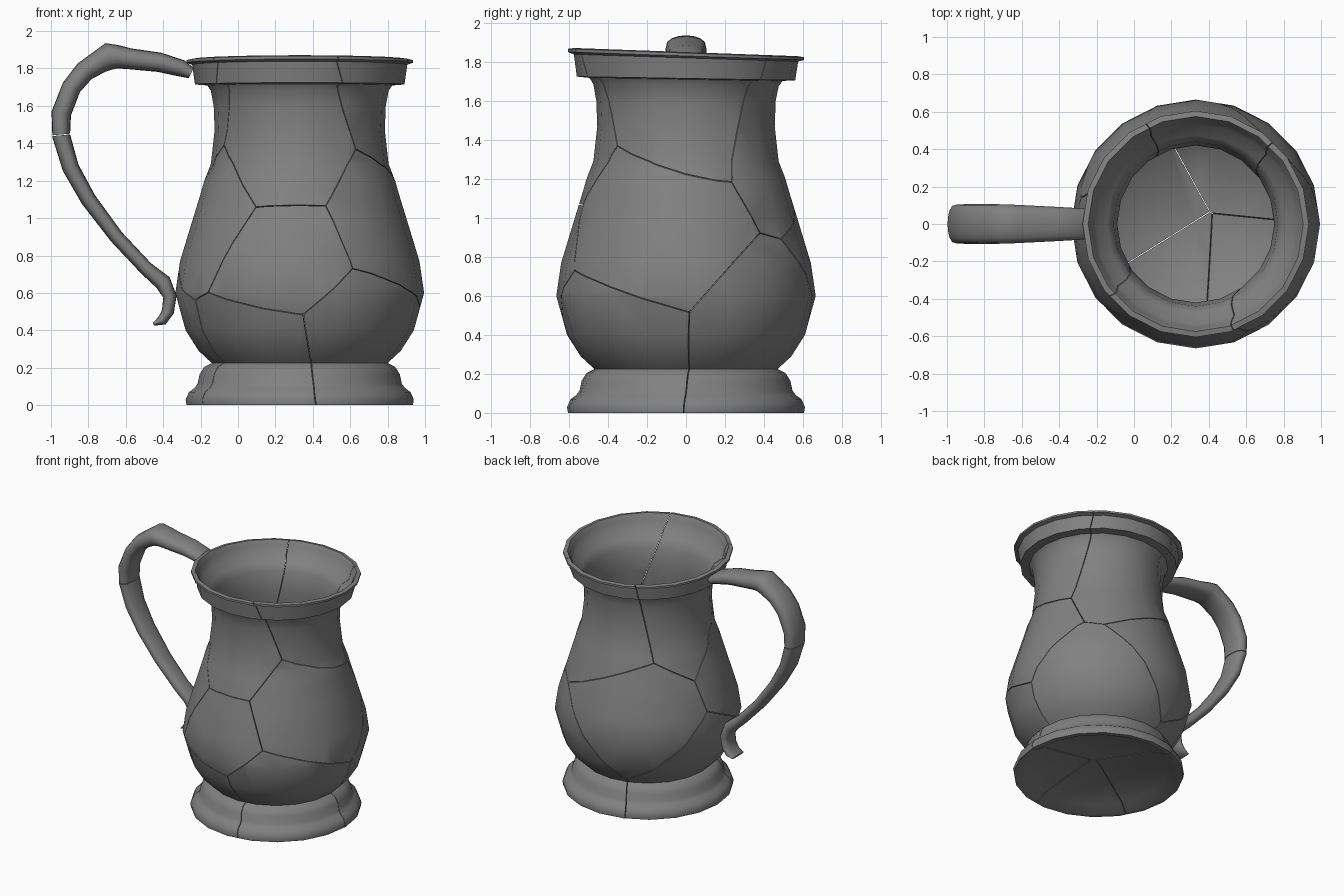
import bpy, bmesh
from math import cos, sin, pi, radians
from mathutils import Vector

if "Cube" in bpy.data.objects:
    bpy.data.objects.remove(bpy.data.objects["Cube"])

CX = 0.33     # axis of the vessel
GAP = 0.002   # half width of the cracks
pewter = bpy.data.materials.new("dark_pewter")
pewter.diffuse_color = (0.22, 0.22, 0.22, 1)
pewter.use_nodes = True
pewter.node_tree.nodes["Principled BSDF"].inputs["Base Color"].default_value = pewter.diffuse_color


def finish(bm, name, angle):
    """Turn a bmesh into an object, smooth except at sharp edges."""
    bmesh.ops.recalc_face_normals(bm, faces=bm.faces[:])
    for f in bm.faces:
        f.smooth = True
    for e in bm.edges:
        e.smooth = e.calc_face_angle(0) < radians(angle)
    me = bpy.data.meshes.new(name)
    bm.to_mesh(me)
    bm.free()
    me.materials.append(pewter)
    bpy.context.collection.objects.link(bpy.data.objects.new(name, me))


def fracture(whole, seeds, name, angle):
    """Split a closed mesh into shards, one per seed point."""
    pts = [Vector(s) for s in seeds]
    for i, p in enumerate(pts):
        bm = whole.copy()
        for q in pts:
            if q is p or not bm.faces:
                continue
            n = (q - p).normalized()
            geom = bm.verts[:] + bm.edges[:] + bm.faces[:]
            cut = bmesh.ops.bisect_plane(bm, geom=geom, dist=1e-5,
                                         plane_co=(p + q) / 2 - n * GAP,
                                         plane_no=n, clear_outer=True)
            edges = [e for e in cut["geom_cut"]
                     if isinstance(e, bmesh.types.BMEdge) and e.is_boundary]
            if edges:
                bmesh.ops.triangle_fill(bm, edges=edges, normal=n, use_beauty=True)
        if bm.faces:
            finish(bm, f"{name}_shard_{i + 1}", angle)
        else:
            bm.free()
    whole.free()


# Vessel: closed profile (radius, height) from underside, up outside, down inside
profile = [(0, .07), (.50, .04), (.57, 0), (.605, 0), (.61, .03), (.592, .07),
           (.562, .092), (.546, .115), (.535, .165), (.51, .205), (.47, .225),
           (.54, .29), (.61, .40), (.665, .60), (.64, .77), (.57, 1.0),
           (.53, 1.13), (.51, 1.20), (.475, 1.29), (.455, 1.47), (.46, 1.60),
           (.475, 1.68), (.495, 1.71), (.56, 1.715), (.575, 1.82), (.605, 1.83),
           (.605, 1.845), (.575, 1.85), (.555, 1.815), (.535, 1.75), (.475, 1.715),
           (.44, 1.65), (.42, 1.50), (.44, 1.29), (.49, 1.13), (.605, .77),
           (.63, .60), (.57, .42), (.44, .25), (0, .2)]
bm = bmesh.new()
vs = [bm.verts.new((r, 0, z)) for r, z in profile]
es = [bm.edges.new(pair) for pair in zip(vs, vs[1:])]
bmesh.ops.spin(bm, geom=vs + es, cent=(0, 0, 0), axis=(0, 0, 1),
               angle=2 * pi, steps=20, use_merge=False)
bmesh.ops.remove_doubles(bm, verts=bm.verts[:], dist=1e-4)
for v in bm.verts:
    if v.co.z > 1.6:                       # slightly uneven rim
        v.co.z -= 0.022 * v.co.y * (v.co.z - 1.6) / 0.15
    v.co.x += CX
fracture(bm, [(.22, -.45, 1.32), (.88, -.10, 1.60), (.68, -.25, .96),
              (.22, -.55, .80), (.60, -.42, .36), (.16, -.40, .30),
              (-.12, -.30, 1.02), (-.10, .15, 1.50), (.35, .50, 1.38),
              (.10, .50, .80), (.70, .50, .30), (-.12, .05, .30)], "tankard", 48)

# Handle: (x, z, half thickness, half width) along the strap
path = [(-.25, 1.775, .03, .08), (-.30, 1.80, .045, .085), (-.42, 1.833, .052, .092),
        (-.58, 1.852, .056, .10), (-.64, 1.862, .062, .103), (-.69, 1.865, .073, .105),
        (-.74, 1.836, .062, .106), (-.82, 1.785, .056, .106), (-.89, 1.70, .052, .106),
        (-.945, 1.56, .053, .105), (-.945, 1.44, .048, .10), (-.895, 1.27, .045, .092),
        (-.80, 1.10, .042, .085), (-.65, .90, .038, .078), (-.49, .73, .038, .072),
        (-.40, .655, .045, .072), (-.364, .58, .036, .072), (-.375, .50, .033, .072),
        (-.405, .453, .028, .072), (-.452, .432, .008, .072)]
bm = bmesh.new()
rings = []
N = 16
for i, (x, z, t, w) in enumerate(path):
    a, b = path[max(i - 1, 0)], path[min(i + 1, len(path) - 1)]
    tan = Vector((b[0] - a[0], 0, b[1] - a[1])).normalized()
    out = Vector((-tan.z, 0, tan.x))
    ring = []
    for k in range(N):
        c, s = cos(2 * pi * k / N), sin(2 * pi * k / N)
        c = abs(c) ** .7 * (1 if c > 0 else -1)      # slightly boxy section
        co = Vector((x, 0, z)) + out * (t * c) + Vector((0, w * s, 0))
        ring.append(bm.verts.new(co))
    rings.append(ring)
for r0, r1 in zip(rings, rings[1:]):
    for k in range(N):
        bm.faces.new((r0[k], r0[(k + 1) % N], r1[(k + 1) % N], r1[k]))
bm.faces.new(rings[0])
bm.faces.new(rings[-1][::-1])
fracture(bm, [(-.955, 0, 1.55), (-.935, 0, 1.34)], "handle", 65)
